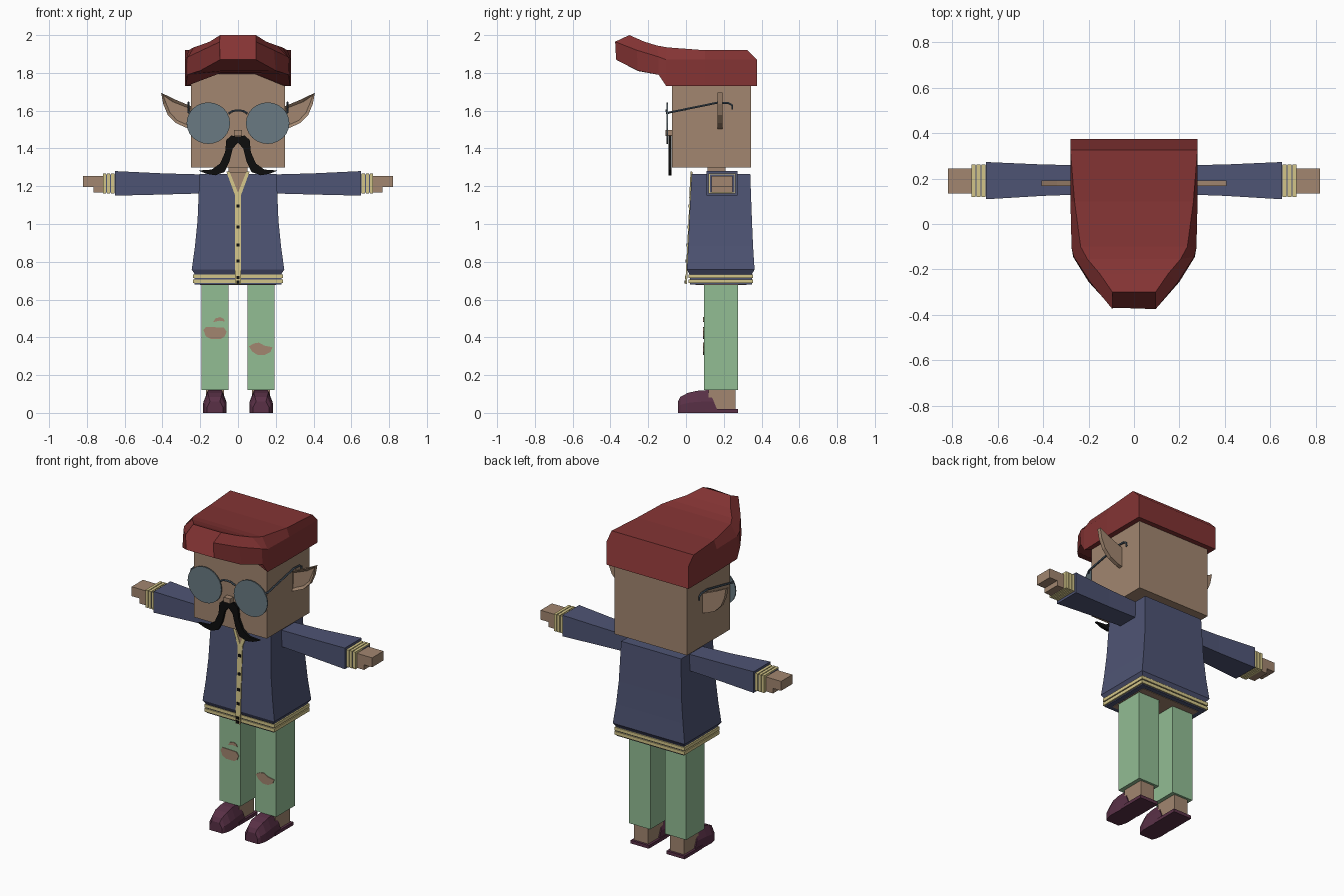
import bpy, bmesh, math
from mathutils import Vector

cube = bpy.data.objects.get("Cube")
if cube:
    bpy.data.objects.remove(cube, do_unlink=True)


def material(name, rgb):
    m = bpy.data.materials.new(name)
    m.use_nodes = True
    m.diffuse_color = (*rgb, 1)
    m.node_tree.nodes["Principled BSDF"].inputs["Base Color"].default_value = (*rgb, 1)
    return m


SKIN = material("skin", (.36, .24, .16))
NAVY = material("navy cloth", (.077, .089, .175))
GREEN = material("green cloth", (.287, .51, .296))
RED = material("red felt", (.23, .034, .034))
PLUM = material("plum leather", (.1, .03, .062))
CREAM = material("cream trim", (.65, .56, .25))
GLASS = material("grey lens", (.144, .195, .223))
METAL = material("dark metal", (.08, .114, .15))
BLACK = material("black", (.004, .004, .004))


def finish(name, bm, mat):
    bmesh.ops.recalc_face_normals(bm, faces=bm.faces)
    me = bpy.data.meshes.new(name)
    bm.to_mesh(me)
    bm.free()
    me.materials.append(mat)
    ob = bpy.data.objects.new(name, me)
    bpy.context.collection.objects.link(ob)
    return ob


def loft(name, rings, mat):
    """Skin closed rings of equal length and cap both ends."""
    bm = bmesh.new()
    rows = [[bm.verts.new(p) for p in r] for r in rings]
    n = len(rows[0])
    for a, b in zip(rows, rows[1:]):
        for i in range(n):
            j = (i + 1) % n
            bm.faces.new((a[i], a[j], b[j], b[i]))
    bm.faces.new(rows[0])
    bm.faces.new(rows[-1])
    return finish(name, bm, mat)


def box(name, x, y, z, mat):
    rings = [[(x[0], y[0], h), (x[1], y[0], h), (x[1], y[1], h), (x[0], y[1], h)] for h in z]
    return loft(name, rings, mat)


def plate(name, pts, front, depth, mat):
    """Slab from an x-z outline; front gives y as a function of z."""
    return loft(name, [[(x, front(z) + d, z) for x, z in pts] for d in (0, depth)], mat)


def tube(name, pts, r, mat):
    rings = []
    for i, p in enumerate(pts):
        t = Vector(pts[min(i + 1, len(pts) - 1)]) - Vector(pts[max(i - 1, 0)])
        q = t.to_track_quat('Z', 'Y')
        rings.append([Vector(p) + q @ Vector((r * math.cos(a), r * math.sin(a), 0))
                      for a in (k * math.tau / 6 for k in range(6))])
    return loft(name, rings, mat)


def flat(y):
    return lambda z: y


# Head and neck
box("head", (-.248, .248), (-.074, .344), (1.30, 1.81), SKIN)
box("neck", (-.05, .05), (.115, .21), (1.2, 1.31), SKIN)
box("nose", (-.022, .022), (-.108, -.07), (1.467, 1.497), SKIN)

# Hat: half sections of (half width, y, z), mirrored, from back to brim tip
hat = [
    [(.09, .375, 1.73), (.28, .375, 1.73), (.28, .375, 1.87), (.28, .325, 1.92)],
    [(.09, .1, 1.73), (.28, .1, 1.73), (.28, .1, 1.87), (.262, .1, 1.92)],
    [(.09, -.09, 1.8), (.275, -.105, 1.73), (.275, -.105, 1.87), (.235, -.1, 1.935)],
    [(.09, -.145, 1.8), (.268, -.145, 1.79), (.265, -.145, 1.885), (.205, -.155, 1.945)],
    [(.09, -.255, 1.81), (.2, -.255, 1.812), (.19, -.26, 1.92), (.15, -.22, 1.965)],
    [(.05, -.37, 1.87), (.095, -.37, 1.87), (.095, -.375, 1.965), (.095, -.3, 2.0)],
]
loft("hat", [s + [(-x, y, z) for x, y, z in reversed(s)] for s in hat], RED)

# Moustache, one outline mirrored into a single slab
half = [(0, 1.462), (.035, 1.468), (.062, 1.445), (.068, 1.38), (.095, 1.32), (.14, 1.288),
        (.21, 1.283), (.165, 1.265), (.12, 1.258), (.072, 1.275), (.045, 1.33), (.028, 1.4), (0, 1.43)]
for side, label in ((1, "left"), (-1, "right")):
    plate(label + "_moustache", [(side * x, z) for x, z in half], flat(-.092), .016, BLACK)

    # Spectacle lens and temple arm
    lens = [(side * (.157 + .115 * math.cos(a)), 1.534 + .11 * math.sin(a))
            for a in (k * math.tau / 24 for k in range(24))]
    plate(label + "_lens", lens, flat(-.102), .007, GLASS)
    tube(label + "_temple", [(side * x, y, z) for x, y, z in (
        (.25, -.1, 1.587), (.262, -.08, 1.592), (.262, .17, 1.643), (.262, .225, 1.64),
        (.262, .245, 1.628), (.262, .245, 1.605))], .006, METAL)

    # Pointed ear with a sunken front
    outline = [(.24, 1.5), (.275, 1.51), (.33, 1.535), (.372, 1.578), (.396, 1.635),
               (.407, 1.695), (.34, 1.662), (.24, 1.62)]
    ear = plate(label + "_ear", [(side * x, z) for x, z in outline], flat(.168), .024, SKIN)
    bm = bmesh.new()
    bm.from_mesh(ear.data)
    face = min(bm.faces, key=lambda f: f.calc_center_median().y)
    bmesh.ops.inset_region(bm, faces=[face], thickness=.016)
    bmesh.ops.translate(bm, verts=face.verts, vec=(0, .012, 0))
    bm.to_mesh(ear.data)
    bm.free()
tube("bridge", [(-.05, -.1, 1.585), (-.03, -.102, 1.598), (0, -.103, 1.602),
                (.03, -.102, 1.598), (.05, -.1, 1.585)], .006, METAL)

# Jacket body: (half width, front y, back y, z)
jacket = [(.226, .02, .345, .73), (.245, .005, .363, .758), (.228, .011, .355, .88),
          (.214, .017, .349, 1.02), (.204, .03, .34, 1.265)]
loft("jacket", [[(-w, f, z), (w, f, z), (w, b, z), (-w, b, z)] for w, f, b, z in jacket], NAVY)


def chest(offset):
    return lambda z: .005 + (z - .758) * .05 - offset


# Hem bands and the body seen from below
box("hem", (-.23, .23), (.021, .349), (.68, .74), NAVY)
for i, z in enumerate((.687, .713)):
    box(f"hem_band_{i}", (-.239, .239), (.014, .356), (z, z + .02), CREAM)
box("hips", (-.2, .2), (.05, .32), (.677, .7), SKIN)

# Open neck, collar trim, button strip
plate("open_neck", [(-.055, 1.275), (.055, 1.275), (0, 1.16)], chest(.004), .008, SKIN)
for side, label in ((1, "left"), (-1, "right")):
    plate(label + "_collar_trim", [(side * x, z) for x, z in (
        (0, 1.165), (.045, 1.278), (.062, 1.278), (.015, 1.15), (0, 1.14))], chest(.007), .009, CREAM)
plate("button_strip", [(-.016, .682), (.016, .682), (.016, 1.155), (-.016, 1.155)], chest(.005), .009, CREAM)
for i, z in enumerate((1.095, .984, .889, .804, .718, .694)):
    plate(f"button_{i}", [(-.009, z - .008), (.009, z - .008), (.009, z + .008), (-.009, z + .008)],
          chest(.009), .006, BLACK)

for s, label in ((1, "left"), (-1, "right")):
    # Sleeve, cuff and hand
    def arm_ring(x, y0, y1, z0, z1):
        return [(s * x, y0, z0), (s * x, y1, z0), (s * x, y1, z1), (s * x, y0, z1)]

    loft(label + "_sleeve", [arm_ring(.18, .132, .258, 1.162, 1.262), arm_ring(.4, .124, .262, 1.156, 1.268),
                             arm_ring(.652, .109, .273, 1.15, 1.28)], NAVY)
    loft(label + "_cuff", [arm_ring(x, .126, .257, 1.168, 1.262) for x in (.64, .716)], NAVY)
    for i in range(3):
        x = .655 + i * .022
        loft(f"{label}_cuff_band_{i}", [arm_ring(h, .12, .263, 1.162, 1.268) for h in (x, x + .017)], CREAM)
    loft(label + "_hand", [arm_ring(x, .135, .245, 1.197, 1.255) for x in (.7, .82)], SKIN)
    loft(label + "_palm", [arm_ring(x, .135, .245, 1.166, 1.2) for x in (.7, .765)], SKIN)

    # Trouser leg and ankle
    c = s * .122
    box(label + "_trouser_leg", (c - .072, c + .072), (.095, .276), (.122, .69), GREEN)
    box(label + "_ankle", (c - .048, c + .048), (.12, .262), (.015, .13), SKIN)

    # Shoe: (y, half width, height), last section slanted at the instep
    rings = []
    for y, w, h, slant in ((-.043, .042, .06, 0), (-.03, .052, .085, 0), (.01, .062, .106, 0),
                           (.06, .061, .117, 0), (.122, .055, .121, .05)):
        pts = [(-w, 0), (-w, h * .5), (-.62 * w, h), (.62 * w, h), (w, h * .5), (w, 0)]
        rings.append([(c + x, y + slant * (1 - z / h), z) for x, z in pts])
    loft(label + "_shoe", rings, PLUM)
    box(label + "_sole", (c - .062, c + .062), (.1, .276), (0, .02), PLUM)

# Torn knees
tears = {
    "right_knee_tear": [(-.183, .438), (-.17, .455), (-.075, .452), (-.06, .43), (-.07, .405),
                        (-.09, .392), (-.145, .392), (-.17, .405)],
    "right_thigh_tear": [(-.132, .48), (-.12, .5), (-.095, .507), (-.075, .498), (-.07, .484), (-.1, .488)],
    "left_knee_tear": [(.058, .352), (.085, .368), (.11, .372), (.14, .356), (.182, .348),
                       (.172, .322), (.14, .306), (.105, .306), (.075, .325)],
}
for name, pts in tears.items():
    plate(name, pts, flat(.091), .007, SKIN)
